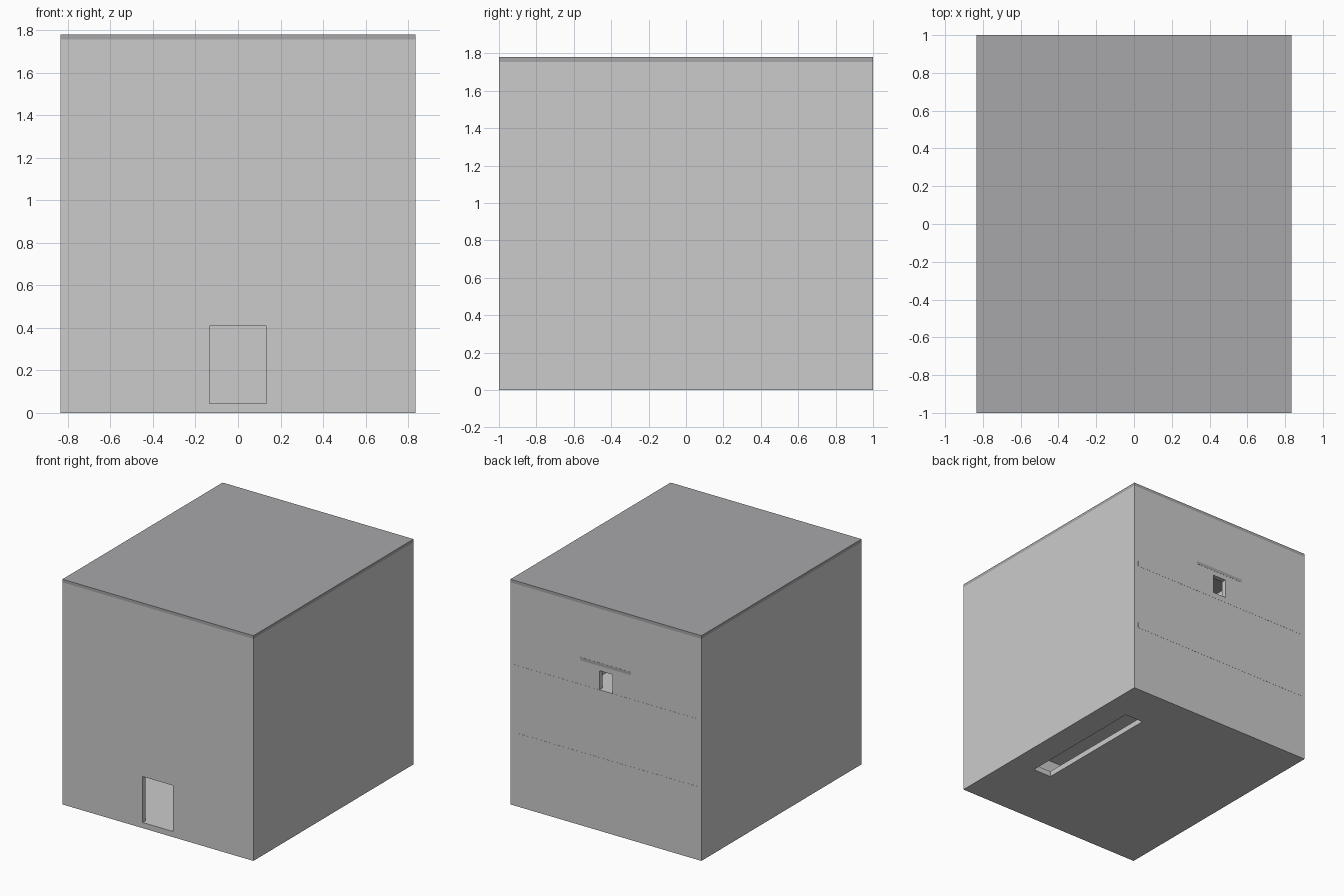
import bpy

if "Cube" in bpy.data.objects:
    bpy.data.objects.remove(bpy.data.objects["Cube"])

W, D, H = 0.835, 1.0, 1.78      # half width, half depth, height
T = 0.037                       # wall thickness
SLAB = 0.0445                   # floor thickness
ROOF = 0.025                    # roof thickness
STOREY = 0.535                  # floor-to-floor height
EPS = 0.001                     # slab edges show through the back wall


def material(name, v):
    m = bpy.data.materials.new(name)
    m.diffuse_color = (v, v, v * 1.03, 1)
    m.use_nodes = True
    m.node_tree.nodes["Principled BSDF"].inputs["Base Color"].default_value = m.diffuse_color
    return m


floor_mat = material("light_grey", 0.80)
wall_mat = material("mid_grey", 0.57)
roof_mat = material("dark_grey", 0.39)


def box(name, x, y, z, mat=None):
    """Box from (min, max) ranges."""
    bpy.ops.mesh.primitive_cube_add(size=1)
    o = bpy.context.object
    o.name = name
    o.location = [(r[0] + r[1]) / 2 for r in (x, y, z)]
    o.scale = [r[1] - r[0] for r in (x, y, z)]
    bpy.ops.object.transform_apply(location=True, rotation=False, scale=True)
    if mat:
        o.data.materials.append(mat)
    return o


def cut(obj, cutter):
    m = obj.modifiers.new("opening", 'BOOLEAN')
    m.operation = 'DIFFERENCE'
    m.solver = 'EXACT'
    m.object = cutter
    cutter.hide_render = True
    cutter.hide_set(True)


# Outer walls, with doors cut front and back
top = H - ROOF
roof_floor = 2 * STOREY + SLAB
for side in (-1, 1):
    xs = sorted((side * W, side * (W - T)))
    box("side_wall", xs, (-D, D), (SLAB, top), wall_mat)
inner = (-W + T, W - T)
front = box("front_wall", (-W, W), (-D, -D + T), (SLAB, top), wall_mat)
back = box("back_wall", (-W, W), (D - T, D), (SLAB, top), wall_mat)
cut(front, box("front_door_cutter", (-0.133, 0.133), (-1.2, -0.9), (SLAB - 0.01, 0.408)))
back_cutter = box("back_door_cutter", (-0.057, 0.057), (0.9, 1.2), (roof_floor, 1.265))
cut(back, back_cutter)

# Floor slabs, each with the same stairwell opening
stairwell = box("stairwell_cutter", (0.46, 0.622), (-0.43, 0.645), (-0.5, 1.5))
cut(box("ground_floor", (-W, W), (-D, D), (0, SLAB), floor_mat), stairwell)
for i in (1, 2):
    z = i * STOREY
    slab = box("upper_floor", inner, (-D + T, D + EPS), (z, z + SLAB), floor_mat)
    cut(slab, stairwell)

# Small room behind the back door
hut_top = 1.303
box("small_room_roof", (-0.22, 0.22), (0.56, D + EPS), (hut_top, hut_top + ROOF), roof_mat)
for side in (-1, 1):
    xs = sorted((side * 0.22, side * (0.22 - T)))
    box("small_room_side_wall", xs, (0.56, D - T), (roof_floor, hut_top), wall_mat)
box("small_room_front_wall", (-0.22, 0.22), (0.56, 0.56 + T), (roof_floor, hut_top), wall_mat)

# Roof
box("roof", (-W, W), (-D, D), (top, H), roof_mat)
